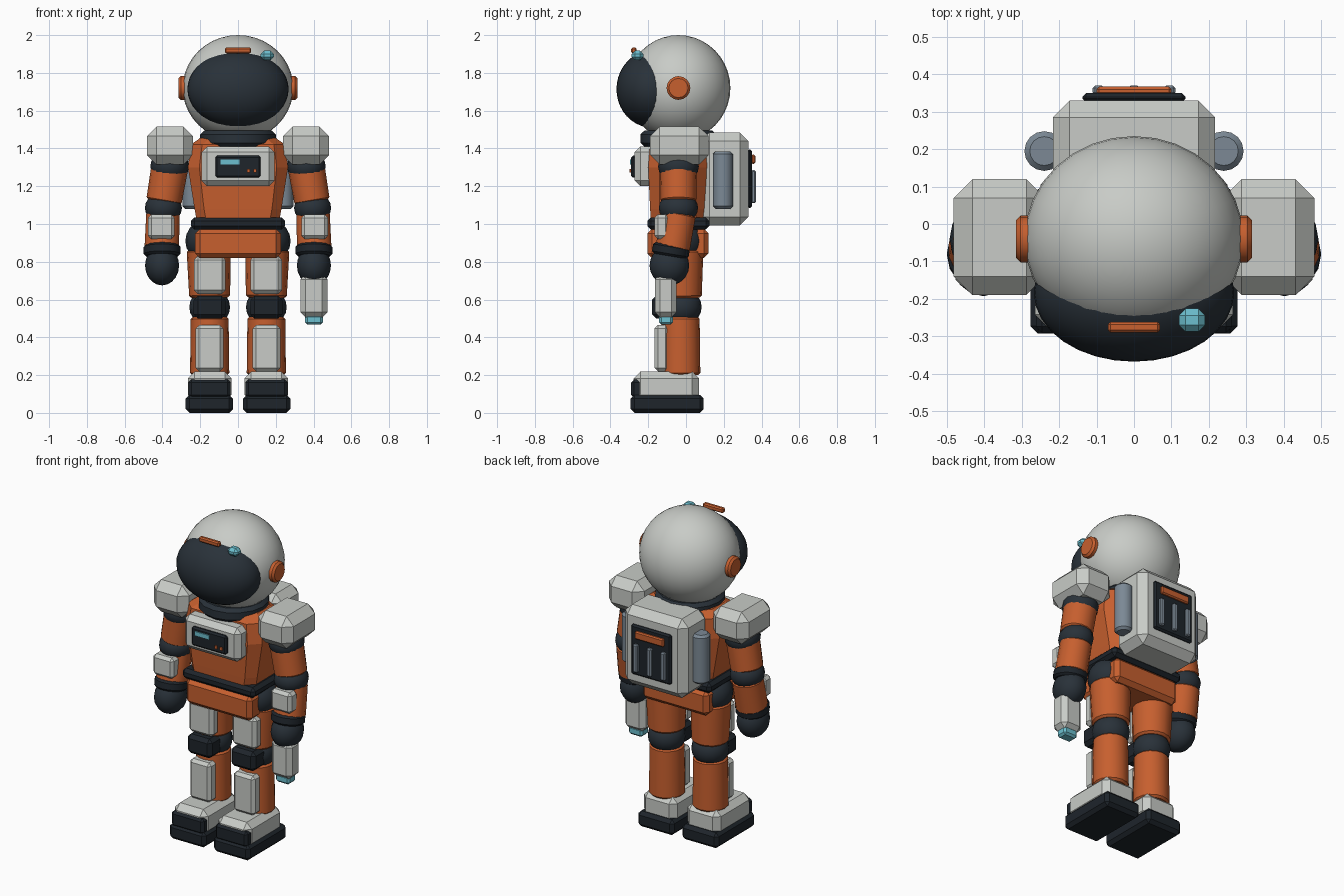
import bpy, bmesh, math
from mathutils import Vector, Matrix

if "Cube" in bpy.data.objects:
    bpy.data.objects.remove(bpy.data.objects["Cube"])


def material(name, rgb):
    m = bpy.data.materials.new(name)
    m.diffuse_color = (*rgb, 1)
    m.use_nodes = True
    m.node_tree.nodes["Principled BSDF"].inputs["Base Color"].default_value = m.diffuse_color
    return m


GREY = material("light_grey", (0.58, 0.60, 0.57))
ORANGE = material("suit_orange", (0.57, 0.115, 0.028))
DARK = material("dark_navy", (0.022, 0.031, 0.041))
BLACK = material("rubber_black", (0.013, 0.018, 0.024))
SLATE = material("slate_blue", (0.20, 0.25, 0.30))
CYAN = material("lamp_cyan", (0.15, 0.52, 0.62))


def finish(bm, name, mat, angle):
    bmesh.ops.recalc_face_normals(bm, faces=bm.faces[:])
    me = bpy.data.meshes.new(name)
    bm.to_mesh(me)
    bm.free()
    me.materials.append(mat)
    if angle:
        for p in me.polygons:
            p.use_smooth = True
        me.set_sharp_from_angle(angle=math.radians(angle))
    ob = bpy.data.objects.new(name, me)
    bpy.context.collection.objects.link(ob)
    return ob


def box(name, mat, x, y, z, chamfer=0.0):
    """Chamfered box from its x, y and z ranges."""
    bm = bmesh.new()
    bmesh.ops.create_cube(bm, size=1)
    for v in bm.verts:
        v.co = [(a + b) / 2 + c * (b - a) for (a, b), c in zip((x, y, z), v.co)]
    if chamfer:
        bmesh.ops.bevel(bm, geom=bm.edges[:], offset=chamfer, segments=1,
                        affect='EDGES', profile=0.5)
    return finish(bm, name, mat, 0)


def tube(name, mat, a, b, r1, r2=None, chamfer=0.012, sides=16):
    """Cylinder between two points with chamfered rims."""
    a, b = Vector(a), Vector(b)
    d = b - a
    bm = bmesh.new()
    bmesh.ops.create_cone(bm, cap_ends=True, segments=sides, radius1=r1,
                          radius2=r2 or r1, depth=d.length)
    rims = [e for e in bm.edges if any(len(f.verts) > 4 for f in e.link_faces)]
    bmesh.ops.bevel(bm, geom=rims, offset=chamfer, segments=1,
                    affect='EDGES', profile=0.5)
    rot = d.to_track_quat('Z', 'Y').to_matrix().to_4x4()
    bmesh.ops.transform(bm, matrix=Matrix.Translation((a + b) / 2) @ rot, verts=bm.verts)
    return finish(bm, name, mat, 30)


def ball(name, mat, c, r, u=16, v=10):
    bm = bmesh.new()
    bmesh.ops.create_uvsphere(bm, u_segments=u, v_segments=v, radius=1)
    for p in bm.verts:
        p.co = [c[i] + r[i] * p.co[i] for i in range(3)]
    return finish(bm, name, mat, 40)


def loft(name, mat, sections):
    """Stack of chamfered rectangles: (z, half width, y front, y back, chamfer)."""
    bm = bmesh.new()
    rings = []
    for z, w, f, b, c in sections:
        pts = [(w, f + c), (w, b - c), (w - c, b), (c - w, b),
               (-w, b - c), (-w, f + c), (c - w, f), (w - c, f)]
        rings.append([bm.verts.new((px, py, z)) for px, py in pts])
    for lo, hi in zip(rings, rings[1:]):
        for i in range(8):
            j = (i + 1) % 8
            bm.faces.new((lo[i], lo[j], hi[j], hi[i]))
    bm.faces.new(rings[0])
    bm.faces.new(rings[-1])
    return finish(bm, name, mat, 0)


# Helmet, visor and lamps
ball("helmet", GREY, (0, -0.04, 1.72), (0.293, 0.275, 0.28), 32, 20)
ball("visor", DARK, (0, -0.183, 1.714), (0.268, 0.185, 0.203), 32, 20)
box("visor_bar", ORANGE, (-0.07, 0.07), (-0.29, -0.262), (1.903, 1.934), 0.007)
box("helmet_lamp", CYAN, (0.12, 0.19), (-0.288, -0.226), (1.867, 1.918), 0.018)
tube("neck_ring", DARK, (0, -0.04, 1.41), (0, -0.04, 1.495), 0.2, chamfer=0.02)

# Torso, belt and pelvis
loft("torso", ORANGE, [(1.0, 0.215, -0.185, 0.10, 0.05),
                       (1.08, 0.23, -0.19, 0.105, 0.05),
                       (1.30, 0.265, -0.20, 0.11, 0.06),
                       (1.42, 0.25, -0.19, 0.11, 0.06),
                       (1.455, 0.20, -0.15, 0.08, 0.05)])
box("belt", BLACK, (-0.25, 0.25), (-0.205, 0.125), (0.97, 1.035), 0.02)
box("pelvis", ORANGE, (-0.227, 0.227), (-0.205, 0.12), (0.82, 0.975), 0.025)

# Chest unit
box("chest_unit", GREY, (-0.193, 0.193), (-0.272, -0.16), (1.20, 1.41), 0.03)
box("chest_screen", BLACK, (-0.12, 0.12), (-0.29, -0.262), (1.245, 1.362), 0.01)
box("screen_strip", CYAN, (-0.093, 0.007), (-0.297, -0.288), (1.315, 1.342))
for i, x in enumerate((0.055, 0.09)):
    box(f"screen_button_{i}", ORANGE, (x - 0.008, x + 0.008), (-0.298, -0.288),
        (1.272, 1.29))

# Backpack with rear panel
box("backpack", GREY, (-0.217, 0.217), (0.08, 0.33), (0.993, 1.485), 0.045)
box("rear_panel", BLACK, (-0.138, 0.138), (0.325, 0.35), (1.085, 1.395), 0.01)
box("rear_bar", ORANGE, (-0.1, 0.1), (0.345, 0.367), (1.318, 1.367), 0.007)
for i, x in enumerate((-0.095, 0, 0.095)):
    box(f"rear_vent_{i}", SLATE, (x - 0.016, x + 0.016), (0.345, 0.37),
        (1.11, 1.285), 0.007)

# Mirrored parts
for side, s in (("left", -1), ("right", 1)):
    def mx(a, b):
        return tuple(sorted((s * a, s * b)))

    tube(f"{side}_ear_disc", ORANGE, (s * 0.27, -0.04, 1.72), (s * 0.315, -0.04, 1.72),
         0.063)
    tube(f"{side}_air_tank", SLATE, (s * 0.24, 0.195, 1.08), (s * 0.24, 0.195, 1.385),
         0.053, chamfer=0.014)

    # Arm
    box(f"{side}_shoulder_pad", GREY, mx(0.238, 0.482), (-0.19, 0.12), (1.315, 1.515), 0.05)
    ball(f"{side}_shoulder_joint", DARK, (s * 0.362, -0.04, 1.305), (0.102, 0.108, 0.09))
    tube(f"{side}_upper_arm", ORANGE, (s * 0.358, -0.04, 1.32), (s * 0.393, -0.04, 1.115),
         0.098, 0.094)
    ball(f"{side}_elbow", DARK, (s * 0.395, -0.04, 1.085), (0.098, 0.104, 0.085))
    tube(f"{side}_forearm", ORANGE, (s * 0.397, -0.035, 1.06), (s * 0.404, -0.072, 0.865),
         0.09, 0.093)
    box(f"{side}_forearm_plate", GREY, mx(0.335, 0.477), (-0.167, -0.09), (0.92, 1.05), 0.018)
    tube(f"{side}_cuff", BLACK, (s * 0.402, -0.075, 0.89), (s * 0.402, -0.085, 0.83), 0.098)
    ball(f"{side}_hand", DARK, (s * 0.402, -0.088, 0.78), (0.09, 0.105, 0.105))

    # Leg
    ball(f"{side}_hip_joint", DARK, (s * 0.157, -0.03, 0.91), (0.122, 0.125, 0.115))
    tube(f"{side}_thigh", ORANGE, (s * 0.155, -0.025, 0.865), (s * 0.15, -0.025, 0.61),
         0.117, 0.108)
    box(f"{side}_thigh_plate", GREY, mx(0.065, 0.233), (-0.165, -0.09), (0.63, 0.83), 0.02)
    ball(f"{side}_knee", DARK, (s * 0.15, -0.025, 0.56), (0.108, 0.108, 0.1))
    box(f"{side}_knee_pad", BLACK, mx(0.065, 0.235), (-0.18, -0.06), (0.5, 0.62), 0.022)
    tube(f"{side}_calf", ORANGE, (s * 0.15, -0.028, 0.51), (s * 0.15, -0.028, 0.2),
         0.1, 0.104)
    box(f"{side}_calf_plate", GREY, mx(0.078, 0.224), (-0.167, -0.09), (0.22, 0.465), 0.018)

    # Boot
    box(f"{side}_boot", GREY, mx(0.035, 0.265), (-0.277, 0.068), (0.06, 0.218), 0.035)
    box(f"{side}_toe_cap", BLACK, mx(0.04, 0.262), (-0.29, -0.23), (0.08, 0.178), 0.016)
    box(f"{side}_sole", BLACK, mx(0.027, 0.277), (-0.293, 0.093), (0.0, 0.096), 0.02)

# Hand tool
box("tool_body", GREY, (0.33, 0.473), (-0.165, -0.05), (0.505, 0.735), 0.028)
box("tool_tip", CYAN, (0.355, 0.449), (-0.143, -0.07), (0.467, 0.52), 0.012)
